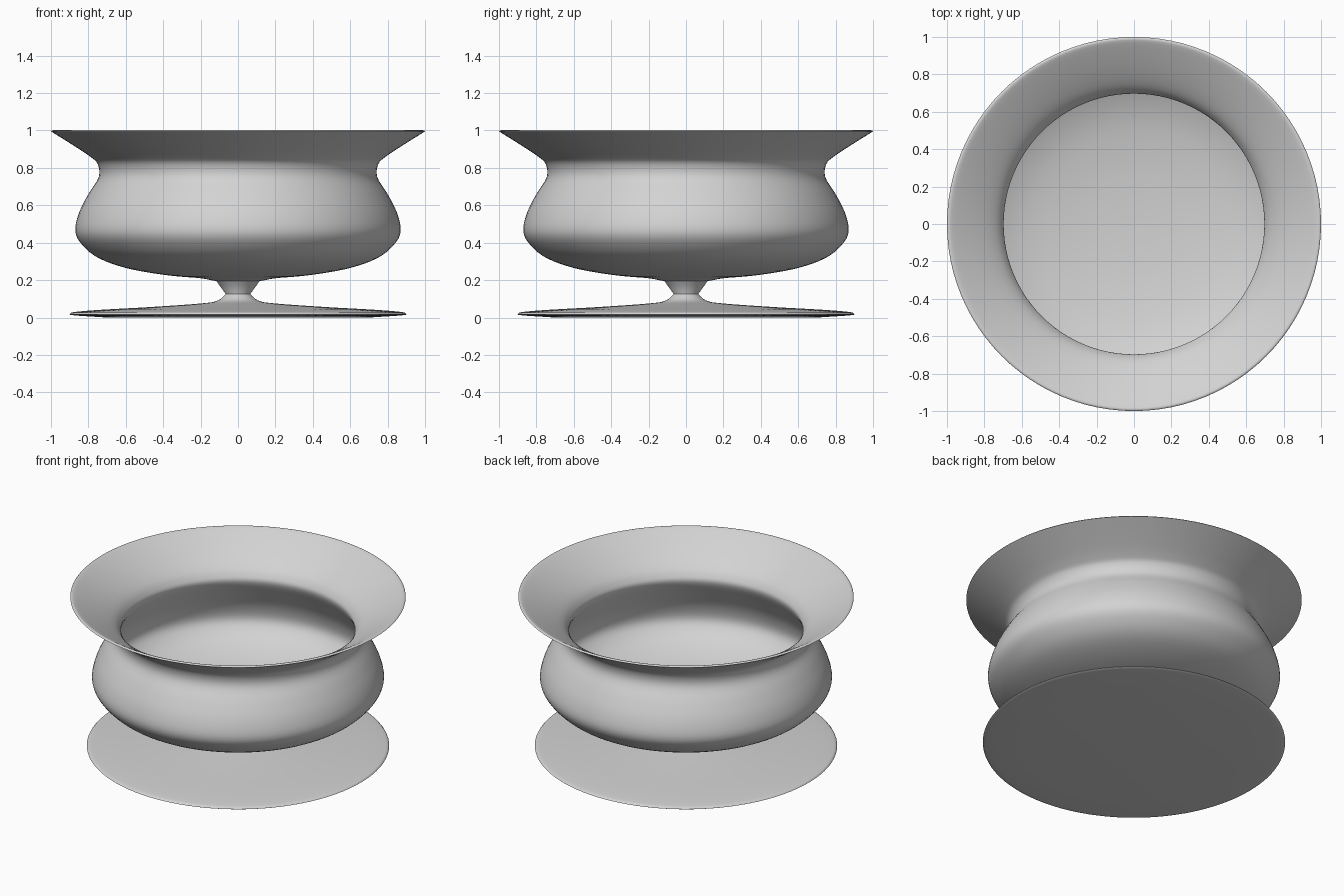
import bpy
import bmesh
import math
from mathutils import Vector

cube = bpy.data.objects.get("Cube")
if cube:
    bpy.data.objects.remove(cube, do_unlink=True)

SIDES = 96

grey = bpy.data.materials.new("light grey")
grey.use_nodes = True
colour = (0.65, 0.65, 0.65, 1.0)
grey.diffuse_color = colour
grey.node_tree.nodes["Principled BSDF"].inputs["Base Color"].default_value = colour


def smooth_curve(points, steps=4):
    """Rounded curve through every (radius, height) point."""
    pts = [Vector(p) for p in points]
    pts = [pts[0]] + pts + [pts[-1]]
    out = []
    for a, b, c, d in zip(pts, pts[1:], pts[2:], pts[3:]):
        for i in range(steps):
            t = i / steps
            out.append(0.5 * (2 * b + (c - a) * t
                              + (2 * a - 5 * b + 4 * c - d) * t ** 2
                              + (3 * b - a - 3 * c + d) * t ** 3))
    return out + [pts[-1]]


def lathe(name, profile):
    """Turn a (radius, height) profile around the z axis."""
    bm = bmesh.new()
    verts = [bm.verts.new((p[0], 0, p[1])) for p in profile]
    edges = [bm.edges.new(pair) for pair in zip(verts, verts[1:])]
    bmesh.ops.spin(bm, geom=verts + edges, cent=(0, 0, 0), axis=(0, 0, 1),
                   angle=math.tau, steps=SIDES, use_duplicate=False)
    bmesh.ops.remove_doubles(bm, verts=bm.verts, dist=0.0005)
    bmesh.ops.recalc_face_normals(bm, faces=bm.faces)
    mesh = bpy.data.meshes.new(name)
    bm.to_mesh(mesh)
    bm.free()
    mesh.materials.append(grey)
    obj = bpy.data.objects.new(name, mesh)
    bpy.context.collection.objects.link(obj)
    bpy.ops.object.select_all(action='DESELECT')
    obj.select_set(True)
    bpy.context.view_layer.objects.active = obj
    bpy.ops.object.shade_smooth_by_angle(angle=math.radians(40))
    return obj


# Hollow bowl: outside from the underside to the flared rim, then the inside
outside = smooth_curve([(0, .19), (.115, .195), (.2, .21), (.37, .225),
                        (.58, .26), (.74, .315), (.83, .385), (.87, .46),
                        (.85, .56), (.8, .66), (.745, .75), (.75, .82),
                        (.79, .86), (.88, .92), (1, .995)])
inside = smooth_curve([(.995, 1), (.97, .994), (.85, .925), (.755, .86),
                       (.71, .81), (.70, .76), (.755, .66), (.81, .56),
                       (.83, .465), (.79, .4), (.71, .345), (.56, .29),
                       (.36, .255), (.18, .24), (0, .235)])
lathe("bowl", outside + inside)

# Short waisted stem
lathe("stem", [(0, .2), (.118, .2), (.105, .18), (.065, .125), (.065, .12),
               (0, .12)])

# Wide thin foot with a rounded edge
foot_top = smooth_curve([(.065, .125), (.11, .09), (.2, .075), (.47, .056),
                         (.74, .041), (.87, .03), (.897, .022), (.88, .012),
                         (.7, 0)])
lathe("foot", [(0, .125)] + foot_top + [(0, 0)])
